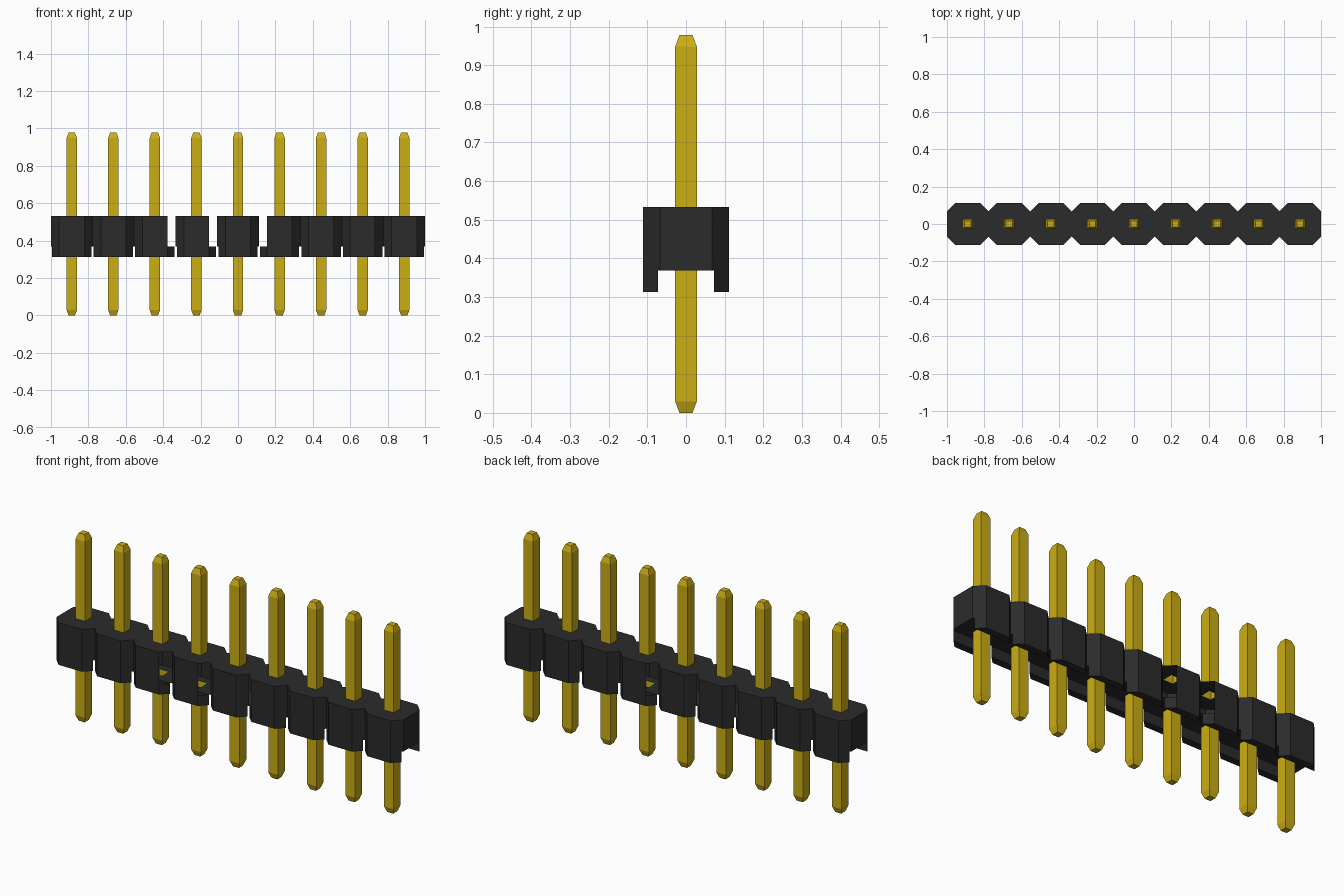
import bpy
import bmesh

cube = bpy.data.objects.get("Cube")
if cube:
    bpy.data.objects.remove(cube)

COUNT = 9
PITCH = 2 / COUNT
H = PITCH / 2                 # half width of one housing segment
C = 0.067                     # half length of the flat octagon sides
G = 0.073                     # half width of the groove underneath
GX = H + C - G                # half length of a rail at the groove wall
PIN, TIP, TAPER = 0.028, 0.017, 0.03
Z_FOOT, Z_GROOVE, Z_TOP, Z_PIN = 0.313, 0.368, 0.533, 0.978
OPEN_CORNERS = {(2, 1), (3, 1), (5, -1)}   # segment and side left open


def material(name, rgb):
    mat = bpy.data.materials.new(name)
    mat.use_nodes = True
    mat.diffuse_color = (*rgb, 1)
    bsdf = next(n for n in mat.node_tree.nodes if n.type == 'BSDF_PRINCIPLED')
    bsdf.inputs["Base Color"].default_value = (*rgb, 1)
    return mat


def face(bm, points):
    bm.faces.new([bm.verts.new(p) for p in points])


def finish(bm, name, mat):
    bmesh.ops.remove_doubles(bm, verts=bm.verts, dist=0.0005)
    bmesh.ops.recalc_face_normals(bm, faces=bm.faces)
    mesh = bpy.data.meshes.new(name)
    bm.to_mesh(mesh)
    bm.free()
    mesh.materials.append(mat)
    obj = bpy.data.objects.new(name, mesh)
    bpy.context.collection.objects.link(obj)
    return obj


def square(x, half, z):
    return [(x + half, half, z), (x - half, half, z),
            (x - half, -half, z), (x + half, -half, z)]


def pierced_plate(bm, x, z, px, py):
    """Eight-sided plate with a square pin hole; px, py end its long sides."""
    corners = square(x, PIN, z)
    outer = []
    for sx, sy in ((1, 1), (-1, 1), (-1, -1), (1, -1)):
        pair = [(x + sx * H, sy * C, z), (x + sx * px, sy * py, z)]
        outer += pair if sx * sy > 0 else pair[::-1]
    for i in range(4):
        a, b = outer[2 * i], outer[2 * i + 1]
        nxt = outer[(2 * i + 2) % 8]
        face(bm, [a, b, corners[i]])
        face(bm, [b, nxt, corners[(i + 1) % 4], corners[i]])


black = material("black plastic", (0.024, 0.024, 0.024))
gold = material("gold metal", (0.60, 0.42, 0.007))

# Housing: hollow octagonal segments with a groove between two lower rails
bm = bmesh.new()
for i in range(COUNT):
    x = (i - (COUNT - 1) / 2) * PITCH
    pierced_plate(bm, x, Z_TOP, C, H)
    pierced_plate(bm, x, Z_GROOVE, GX, G)
    for sy in (1, -1):
        h, g, c = sy * H, sy * G, sy * C
        # Long wall, rail inner wall and rail foot
        face(bm, [(x - C, h, Z_FOOT), (x + C, h, Z_FOOT), (x + C, h, Z_GROOVE),
                  (x + C, h, Z_TOP), (x - C, h, Z_TOP), (x - C, h, Z_GROOVE)])
        face(bm, [(x - GX, g, Z_FOOT), (x + GX, g, Z_FOOT),
                  (x + GX, g, Z_GROOVE), (x - GX, g, Z_GROOVE)])
        face(bm, [(x - GX, g, Z_FOOT), (x + GX, g, Z_FOOT),
                  (x + C, h, Z_FOOT), (x - C, h, Z_FOOT)])
        # Slanted corners
        for sx in (1, -1):
            a, b, d = x + sx * H, x + sx * GX, x + sx * C
            face(bm, [(b, g, Z_FOOT), (d, h, Z_FOOT),
                      (d, h, Z_GROOVE), (b, g, Z_GROOVE)])
            if (i, sx) not in OPEN_CORNERS:
                face(bm, [(a, c, Z_GROOVE), (b, g, Z_GROOVE), (d, h, Z_GROOVE),
                          (d, h, Z_TOP), (a, c, Z_TOP)])
# End walls
for x in (-1, 1):
    face(bm, [(x, -C, Z_GROOVE), (x, C, Z_GROOVE), (x, C, Z_TOP), (x, -C, Z_TOP)])
finish(bm, "housing", black)

# Pins: an upper and a lower tapered shell, each open inside the housing
for i in range(COUNT):
    x = (i - (COUNT - 1) / 2) * PITCH
    for label, root, tip, step in (("upper", Z_TOP, Z_PIN, -TAPER),
                                   ("lower", Z_GROOVE, 0, TAPER)):
        bm = bmesh.new()
        rings = [square(x, PIN, root), square(x, PIN, tip + step),
                 square(x, TIP, tip)]
        for lo, hi in zip(rings, rings[1:]):
            for k in range(4):
                n = (k + 1) % 4
                face(bm, [lo[k], lo[n], hi[n], hi[k]])
        face(bm, rings[-1])
        finish(bm, f"{label}_pin_{i + 1}", gold)
